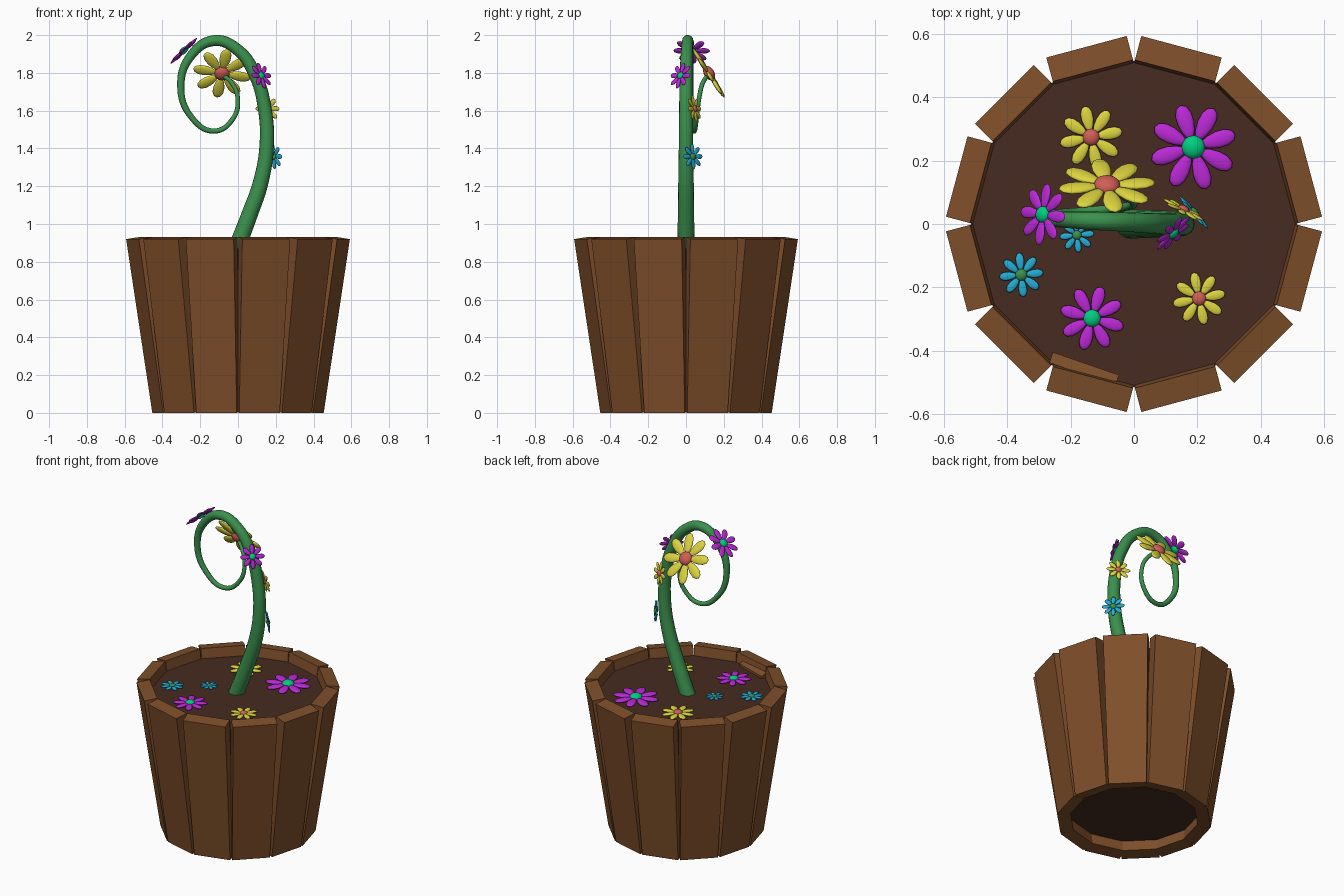
import bpy, bmesh, math
from mathutils import Vector, Matrix

if "Cube" in bpy.data.objects:
    bpy.data.objects.remove(bpy.data.objects["Cube"])


def mat(name, r, g, b):
    m = bpy.data.materials.new(name)
    m.diffuse_color = (r, g, b, 1)
    m.use_nodes = True
    m.node_tree.nodes["Principled BSDF"].inputs["Base Color"].default_value = m.diffuse_color
    return m


WOOD = mat("wood_brown", 0.21, 0.078, 0.023)
SOIL = mat("soil_brown", 0.062, 0.024, 0.015)
STEM = mat("stem_green", 0.043, 0.28, 0.075)
PURPLE = mat("petal_purple", 0.50, 0.022, 0.68)
YELLOW = mat("petal_yellow", 0.72, 0.66, 0.05)
BLUE = mat("petal_blue", 0.018, 0.42, 0.66)
MINT = mat("centre_mint", 0.0, 0.62, 0.21)
RED = mat("centre_red", 0.64, 0.11, 0.095)


def finish(name, bm, mats, smooth=False):
    bmesh.ops.recalc_face_normals(bm, faces=bm.faces)
    me = bpy.data.meshes.new(name)
    bm.to_mesh(me)
    bm.free()
    for m in mats:
        me.materials.append(m)
    for p in me.polygons:
        p.use_smooth = smooth
    ob = bpy.data.objects.new(name, me)
    bpy.context.collection.objects.link(ob)
    return ob


def block(name, angle, corners, material):
    """Hexahedron from a (radius, z, width) profile swept along the tangent."""
    bm = bmesh.new()
    rad = Vector((math.cos(angle), math.sin(angle), 0))
    tan = Vector((-rad.y, rad.x, 0))
    sides = [[bm.verts.new(rad * r + tan * (s * w / 2) + Vector((0, 0, z)))
              for r, z, w in corners] for s in (-1, 1)]
    bm.faces.new(sides[0])
    bm.faces.new(sides[1][::-1])
    for i in range(4):
        j = (i + 1) % 4
        bm.faces.new((sides[0][i], sides[0][j], sides[1][j], sides[1][i]))
    return finish(name, bm, [material])


# Pot: twelve planks leaning outwards
for k in range(12):
    block(f"pot_plank_{k + 1}", math.radians(15 + 30 * k),
          [(0.44, 0, 0.222), (0.578, 0.92, 0.262),
           (0.50, 0.932, 0.262), (0.362, 0.012, 0.222)], WOOD)

# Loose sliver of wood at the front of the soil
block("wood_sliver", math.radians(251),
      [(0.465, 0.84, 0.22), (0.465, 0.885, 0.22), (0.50, 0.90, 0.22), (0.50, 0.84, 0.22)], WOOD)

# Soil filling, open gap left below
bm = bmesh.new()
c15 = math.cos(math.radians(15))
bmesh.ops.create_cone(bm, cap_ends=True, segments=12, radius1=0.378 / c15, radius2=0.497 / c15,
                      depth=0.79, matrix=Matrix.Translation((0, 0, 0.475)))
finish("soil", bm, [SOIL])

# Curling stem: x, y, z, radius
path = [(-0.02, 0, 0.84, .046), (0.065, 0, 1.06, .043), (0.12, 0, 1.22, .041),
        (0.152, 0, 1.42, .038), (0.14, 0, 1.62, .036), (0.095, 0, 1.78, .034),
        (0.0, 0.005, 1.92, .031), (-0.125, 0.01, 1.971, .029), (-0.25, 0.015, 1.89, .024),
        (-0.303, 0.02, 1.73, .019), (-0.25, 0.03, 1.57, .016), (-0.127, 0.042, 1.492, .014),
        (-0.025, 0.055, 1.56, .013), (-0.002, 0.07, 1.67, .012), (-0.035, 0.09, 1.75, .012),
        (-0.085, 0.12, 1.79, .011)]
cu = bpy.data.curves.new("stem", 'CURVE')
cu.dimensions = '3D'
cu.bevel_depth = 1.0
cu.bevel_resolution = 6
cu.resolution_u = 8
cu.use_fill_caps = True
sp = cu.splines.new('BEZIER')
sp.bezier_points.add(len(path) - 1)
for p, (x, y, z, r) in zip(sp.bezier_points, path):
    p.co = (x, y, z)
    p.radius = r
    p.handle_left_type = p.handle_right_type = 'AUTO'
sp.use_smooth = True
cu.materials.append(STEM)
stem = bpy.data.objects.new("stem", cu)
bpy.context.collection.objects.link(stem)
bpy.context.view_layer.objects.active = stem
stem.select_set(True)
bpy.ops.object.convert(target='MESH')


def flower(name, pos, normal, R, petal, centre, turn=0.0):
    bm = bmesh.new()
    n = 8
    for k in range(n):
        # teardrop petal, narrower towards the middle
        vs = bmesh.ops.create_uvsphere(bm, u_segments=12, v_segments=8, radius=1)["verts"]
        rot = Matrix.Rotation(turn + k * math.tau / n, 3, 'Z')
        for v in vs:
            x, y, z = v.co
            v.co = rot @ Vector((R * (0.58 + 0.42 * x), R * 0.19 * y * (1 + 0.25 * x),
                                 R * (0.075 * z + 0.03)))
    petals = len(bm.faces)
    # domed middle
    vs = bmesh.ops.create_uvsphere(bm, u_segments=16, v_segments=10, radius=R * 0.27)["verts"]
    for v in vs:
        v.co.z = v.co.z * 0.65 + R * 0.04
    for i, f in enumerate(bm.faces):
        f.material_index = 0 if i < petals else 1
    ob = finish(name, bm, [petal, centre], smooth=True)
    q = Vector(normal).to_track_quat('Z', 'Y')
    ob.matrix_world = Matrix.Translation(pos) @ q.to_matrix().to_4x4()


# Flowers lying on the soil
UP = (0, 0, 1)
G = 0.877
flower("soil_purple_flower_large", (0.187, 0.242, G), UP, 0.138, PURPLE, MINT, 0.3)
flower("soil_purple_flower_small", (-0.132, -0.297, G), UP, 0.103, PURPLE, MINT, 0.5)
flower("soil_yellow_flower_back", (-0.135, 0.273, G), UP, 0.10, YELLOW, RED, 0.2)
flower("soil_yellow_flower_front", (0.205, -0.235, G), UP, 0.084, YELLOW, RED, 0.2)
flower("soil_blue_flower_left", (-0.355, -0.16, G), UP, 0.07, BLUE, STEM, 0.1)
flower("soil_blue_flower_inner", (-0.18, -0.035, G), UP, 0.055, BLUE, STEM, 0.1)

# Flowers on the stem
flower("bloom_yellow_tip", (-0.085, 0.117, 1.795), (0.03, 0.84, 0.54), 0.155, YELLOW, RED, 0.2)
flower("bloom_purple_top", (-0.285, 0.03, 1.915), (-0.68, 0.1, 0.72), 0.098, PURPLE, MINT)
flower("bloom_purple_side", (0.122, -0.028, 1.785), (0.65, -0.65, 0.35), 0.073, PURPLE, MINT)
flower("bloom_yellow_side", (0.155, 0.043, 1.61), (0.45, 0.85, 0.18), 0.072, YELLOW, RED)
flower("bloom_blue_side", (0.187, 0.035, 1.357), (0.74, 0.66, 0.1), 0.068, BLUE, STEM)
